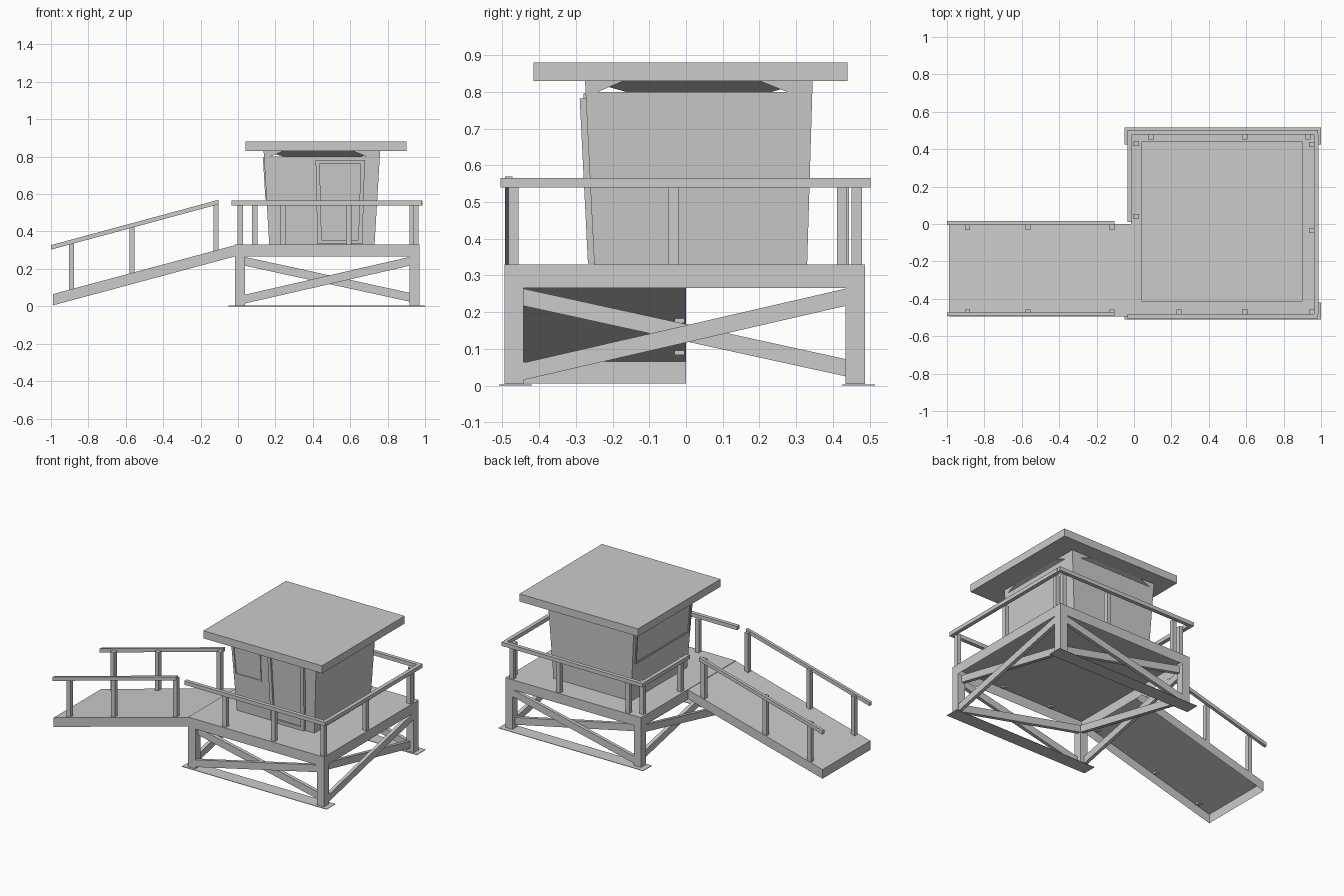
import bpy, bmesh
from mathutils import Vector

if "Cube" in bpy.data.objects:
    bpy.data.objects.remove(bpy.data.objects["Cube"])


def build(name, prisms, open_bottom=False):
    """One object from prisms; each prism is a pair of matching polygons."""
    bm = bmesh.new()
    for a, b in prisms:
        va = [bm.verts.new(p) for p in a]
        vb = [bm.verts.new(p) for p in b]
        bm.faces.new(va)
        bm.faces.new(vb[::-1])
        n = len(va)
        for i in range(n):
            j = (i + 1) % n
            bm.faces.new((va[i], vb[i], vb[j], va[j]))
    bmesh.ops.recalc_face_normals(bm, faces=bm.faces)
    bm.normal_update()
    if open_bottom:
        low = [f for f in bm.faces if f.normal.z < -0.5]
        bmesh.ops.delete(bm, geom=low, context='FACES')
    me = bpy.data.meshes.new(name)
    bm.to_mesh(me)
    bm.free()
    ob = bpy.data.objects.new(name, me)
    bpy.context.collection.objects.link(ob)
    return ob


def ext(axis, pts, d0, d1):
    """Extrude a (horizontal, z) profile along x or y."""
    def put(d):
        return [(d, u, z) if axis == 'x' else (u, d, z) for u, z in pts]
    return put(d0), put(d1)


def box(x0, x1, y0, y1, z0, z1):
    return ext('y', [(x0, z0), (x1, z0), (x1, z1), (x0, z1)], y0, y1)


def slope(axis, u0, z0, u1, z1, h, d0, d1):
    """Sloping board with plumb-cut ends."""
    return ext(axis, [(u0, z0), (u1, z1), (u1, z1 + h), (u0, z0 + h)], d0, d1)


# Deck and ramp: hollow below, with a skirt
X0, X1, Y0, Y1 = -0.015, 0.97, -0.495, 0.487
build("deck", [box(X0, X1, Y0, Y1, 0.265, 0.33)], True)
build("ramp", [slope('y', -0.99, 0.005, X0, 0.267, 0.06, Y0, 0.0)], True)

# Legs and ground plates
W = 0.052
build("legs", [box(x, x + W, y, y + W, 0.004, 0.266)
               for x in (X0, X1 - W) for y in (Y0, Y1 - W)])
build("ground_plates", [box(-0.05, 1.0, y, y + 0.09, 0, 0.003) for y in (-0.51, 0.425)])

# Crossed braces on all four sides
braces = []
for axis, a, b, planes in (('y', X0 + W, X1 - W, ((Y0 + 0.003, 1), (Y1 - 0.003, -1))),
                           ('x', Y0 + W, Y1 - W, ((X0 + 0.003, 1), (X1 - 0.003, -1)))):
    for d, s in planes:
        braces.append(slope(axis, a, 0.015, b, 0.217, 0.047, d, d + s * 0.022))
        braces.append(slope(axis, a, 0.217, b, 0.025, 0.047, d + s * 0.024, d + s * 0.048))
build("cross_braces", braces)

# Deck railing
build("deck_rails", [
    box(-0.035, 0.985, -0.505, -0.48, 0.54, 0.565),
    box(-0.035, 0.985, 0.478, 0.503, 0.54, 0.565),
    box(0.962, 0.987, -0.48, 0.478, 0.54, 0.565),
    box(-0.035, -0.01, 0.01, 0.478, 0.54, 0.565)])
P = 0.014
posts = [(0.24, -0.47), (0.592, -0.47), (0.95, -0.47), (0.95, -0.035), (0.95, 0.425),
         (0.09, 0.465), (0.592, 0.465), (0.93, 0.465), (0.012, 0.43), (0.012, 0.04)]
build("deck_rail_posts", [box(x - P, x + P, y - P, y + P, 0.32, 0.545) for x, y in posts])

# Ramp railing on both sides
rails, rposts = [], []
for yr, yp in ((-0.482, -0.47), (0.006, -0.018)):
    rails.append(slope('y', -1.0, 0.303, -0.105, 0.545, 0.024, yr - 0.011, yr + 0.009))
    for x in (-0.89, -0.567, -0.118):
        z = 0.303 + (x + 1) * 0.27
        rposts.append(box(x - P, x + P, yp - P, yp + P, z - 0.25, z + 0.012))
build("ramp_rails", rails)
build("ramp_rail_posts", rposts)


# Cabin: outward-leaning walls
def lerp(a, b, t):
    return a + (b - a) * t


LOW = dict(left=0.167, right=0.73, front=-0.25, back=0.33)
TOP = dict(left=0.137, right=0.76, front=-0.275, back=0.345)


def on_wall(side, u, z, out=0.0):
    d = lerp(LOW[side], TOP[side], (z - 0.33) / 0.5)
    d += out if side in ('right', 'back') else -out
    return (d, u, z) if side in ('left', 'right') else (u, d, z)


def slab(side, pts, o0, o1):
    return ([on_wall(side, u, z, o0) for u, z in pts],
            [on_wall(side, u, z, o1) for u, z in pts])


def frame(side, outer, w, o0, o1):
    (a, za), (b, _), (c, zc), (d, _) = outer
    inner = [(a + w, za + w), (b - w, za + w), (c - w, zc - w), (d + w, zc - w)]
    bars = []
    for i in range(4):
        j = (i + 1) % 4
        bars.append(slab(side, [outer[i], outer[j], inner[j], inner[i]], o0, o1))
    return bars


# Walls with a shallow vent notch under the roof
bm = bmesh.new()
for side in LOW:
    m, n = ('front', 'back') if side in ('left', 'right') else ('left', 'right')
    a, b = TOP[m], TOP[n]
    pts = [(LOW[m], 0.33), (LOW[n], 0.33), (b, 0.83), (b - 0.145, 0.83), (b - 0.07, 0.80),
           (a + 0.035, 0.80), (a + 0.105, 0.83), (a, 0.83)]
    f = bm.faces.new([bm.verts.new(on_wall(side, u, z)) for u, z in pts])
    f.normal_update()
    centre = Vector((0.45, 0.035, 0.58))
    if f.normal.dot(f.calc_center_median() - centre) < 0:
        f.normal_flip()
bmesh.ops.remove_doubles(bm, verts=bm.verts, dist=0.0005)
me = bpy.data.meshes.new("cabin_walls")
bm.to_mesh(me)
bm.free()
bpy.context.collection.objects.link(bpy.data.objects.new("cabin_walls", me))

# Roof and the sloped ceiling behind the vents
build("roof", [box(0.04, 0.90, -0.415, 0.44, 0.83, 0.88)])
build("ceiling", [(
    [(0.25, -0.16, 0.799), (0.65, -0.16, 0.799), (0.65, 0.23, 0.799), (0.25, 0.23, 0.799)],
    [(0.14, -0.27, 0.83), (0.757, -0.27, 0.83), (0.757, 0.34, 0.83), (0.14, 0.34, 0.83)])])

# Door and windows
door = [(0.425, 0.332), (0.665, 0.332), (0.678, 0.782), (0.415, 0.782)]
build("door_frame", frame('front', door, 0.022, -0.005, 0.017))
build("door_panel", [slab('front', [(0.447, 0.35), (0.643, 0.35), (0.655, 0.76), (0.437, 0.76)],
                          -0.004, 0.005)])
build("front_window_frame", frame(
    'front', [(0.162, 0.57), (0.355, 0.57), (0.355, 0.795), (0.15, 0.795)], 0.01, -0.004, 0.006))
build("side_window_frame", frame(
    'left', [(-0.245, 0.57), (0.31, 0.57), (0.315, 0.795), (-0.25, 0.795)], 0.01, -0.004, 0.006))
